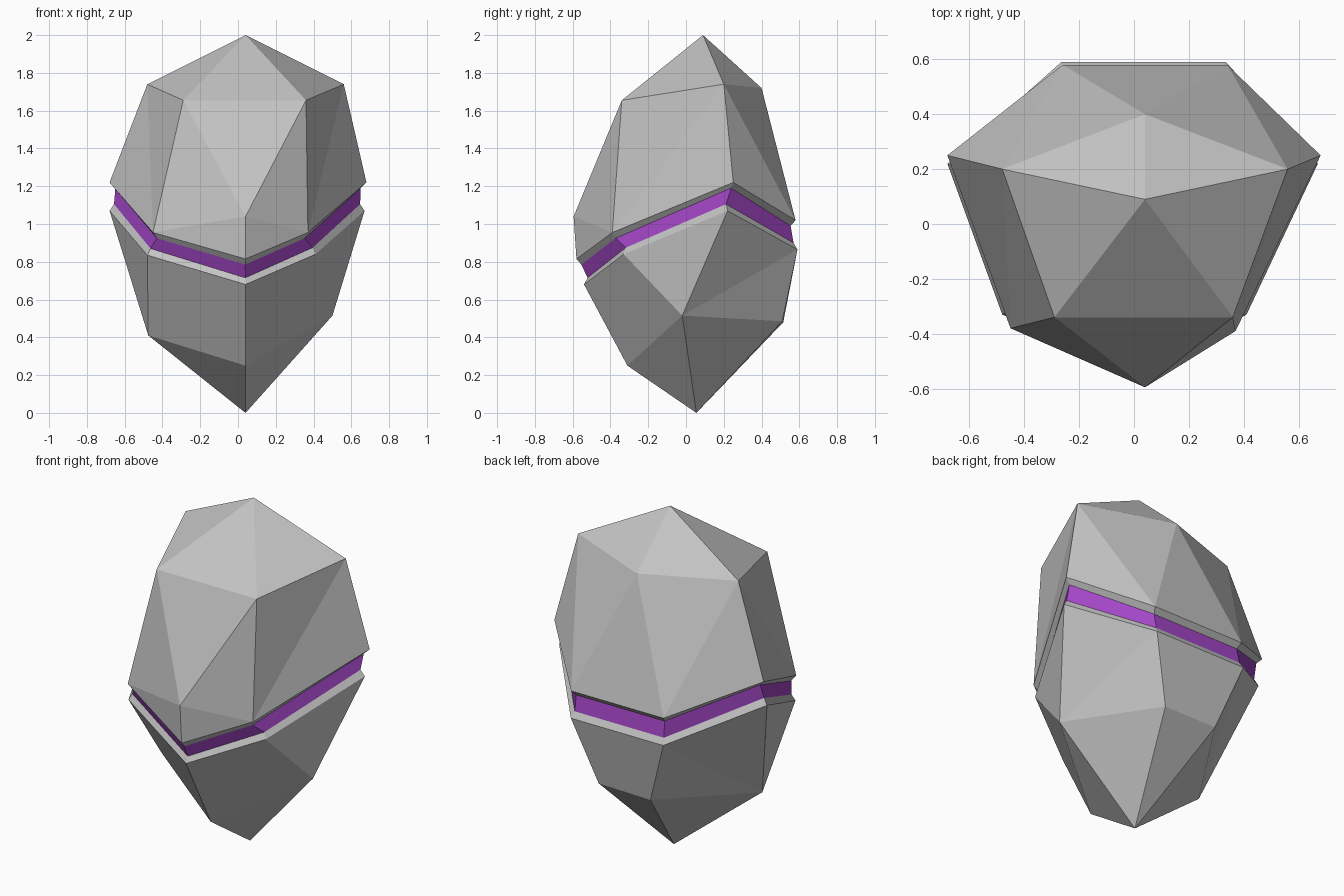
import bpy
import bmesh
from mathutils import Vector

default = bpy.data.objects.get("Cube")
if default:
    bpy.data.objects.remove(default, do_unlink=True)


def make_material(name, colour):
    mat = bpy.data.materials.new(name)
    mat.use_nodes = True
    mat.diffuse_color = colour
    mat.node_tree.nodes["Principled BSDF"].inputs["Base Color"].default_value = colour
    return mat


def build(name, points, faces, mat):
    """Flat-faced mesh from named points and faces given as lists of names."""
    bm = bmesh.new()
    verts = {key: bm.verts.new(co) for key, co in points.items()}
    for face in faces:
        bm.faces.new([verts[key] for key in face])
    bmesh.ops.recalc_face_normals(bm, faces=bm.faces[:])
    mesh = bpy.data.meshes.new(name)
    bm.to_mesh(mesh)
    bm.free()
    mesh.materials.append(mat)
    obj = bpy.data.objects.new(name, mesh)
    bpy.context.collection.objects.link(obj)
    return obj


def inset(rim, scale, lift):
    """Pull a rim in towards the axis and move it up or down."""
    return {key + "_in": Vector((x * scale, y * scale, z + lift))
            for key, (x, y, z) in rim.items()}


def ring_faces(keys, first="", second="_in"):
    """Quads joining two matching rings of points."""
    return [(a + first, a + second, b + second, b + first)
            for a, b in zip(keys, keys[1:] + keys[:1])]


stone = make_material("grey stone", (0.55, 0.55, 0.55, 1))
glow = make_material("purple band", (0.36, 0.06, 0.56, 1))

# Both rims run round the body from the front, by way of the left side
upper_rim = {
    "front": (0.04, -0.58, 0.815),
    "front_left": (0.37, -0.39, 0.955),
    "left": (0.68, 0.25, 1.22),
    "back_left": (0.34, 0.58, 1.02),
    "back_right": (-0.26, 0.58, 1.02),
    "right": (-0.68, 0.25, 1.22),
    "front_right": (-0.45, -0.38, 0.955),
}
lower_rim = {
    "front": (0.04, -0.54, 0.68),
    "front_left": (0.41, -0.33, 0.84),
    "left": (0.67, 0.22, 1.07),
    "back_left": (0.335, 0.59, 0.865),
    "back_right": (-0.265, 0.59, 0.865),
    "right": (-0.68, 0.22, 1.07),
    "front_right": (-0.48, -0.33, 0.835),
}
keys = list(upper_rim)
upper_lip = inset(upper_rim, 0.955, -0.03)
lower_lip = inset(lower_rim, 0.965, 0.035)

# Upper shell: crown facets, side facets and the lip over the groove
crown = {
    "apex": (0.04, 0.09, 2.0),
    "nose": (0.04, -0.595, 1.04),
    "brow_left": (0.36, -0.34, 1.655),
    "brow_right": (-0.29, -0.34, 1.655),
    "crown_left": (0.56, 0.20, 1.74),
    "crown_right": (-0.48, 0.20, 1.74),
    "crown_back": (0.04, 0.40, 1.72),
}
upper_faces = [
    ("apex", "brow_left", "brow_right"),
    ("brow_left", "brow_right", "nose"),
    ("crown_back", "back_left", "back_right"),
]
for side in ("left", "right"):
    brow, top = "brow_" + side, "crown_" + side
    front, back = "front_" + side, "back_" + side
    upper_faces += [
        ("apex", brow, top),
        ("apex", top, "crown_back"),
        (brow, "nose", front),
        ("nose", "front", front),
        (brow, front, top),
        (top, front, side),
        (top, side, back),
        (top, back, "crown_back"),
    ]
build("upper_shell", crown | upper_rim | upper_lip,
      upper_faces + ring_faces(keys), stone)

# Lower shell: facets tapering to the foot, and the lip under the groove
base = {
    "foot": (0.04, 0.055, 0.0),
    "keel": (0.04, -0.31, 0.25),
    "hip_left": (0.50, -0.02, 0.515),
    "hip_right": (-0.475, -0.03, 0.41),
    "heel_left": (0.21, 0.51, 0.485),
    "heel_right": (-0.13, 0.515, 0.48),
}
lower_faces = [
    ("foot", "heel_left", "heel_right"),
    ("back_left", "heel_left", "heel_right", "back_right"),
]
for side in ("left", "right"):
    hip, heel = "hip_" + side, "heel_" + side
    front, back = "front_" + side, "back_" + side
    lower_faces += [
        ("foot", "keel", hip),
        ("foot", hip, heel),
        ("front", front, hip, "keel"),
        (front, side, hip),
        (side, back, hip),
        (back, heel, hip),
    ]
build("lower_shell", base | lower_rim | lower_lip,
      lower_faces + ring_faces(keys), stone)

# Coloured band at the bottom of the groove
band = {key + "_top": upper_lip[key + "_in"] for key in keys}
band |= {key + "_low": lower_lip[key + "_in"] for key in keys}
build("groove_band", band, ring_faces(keys, "_top", "_low"), glow)
